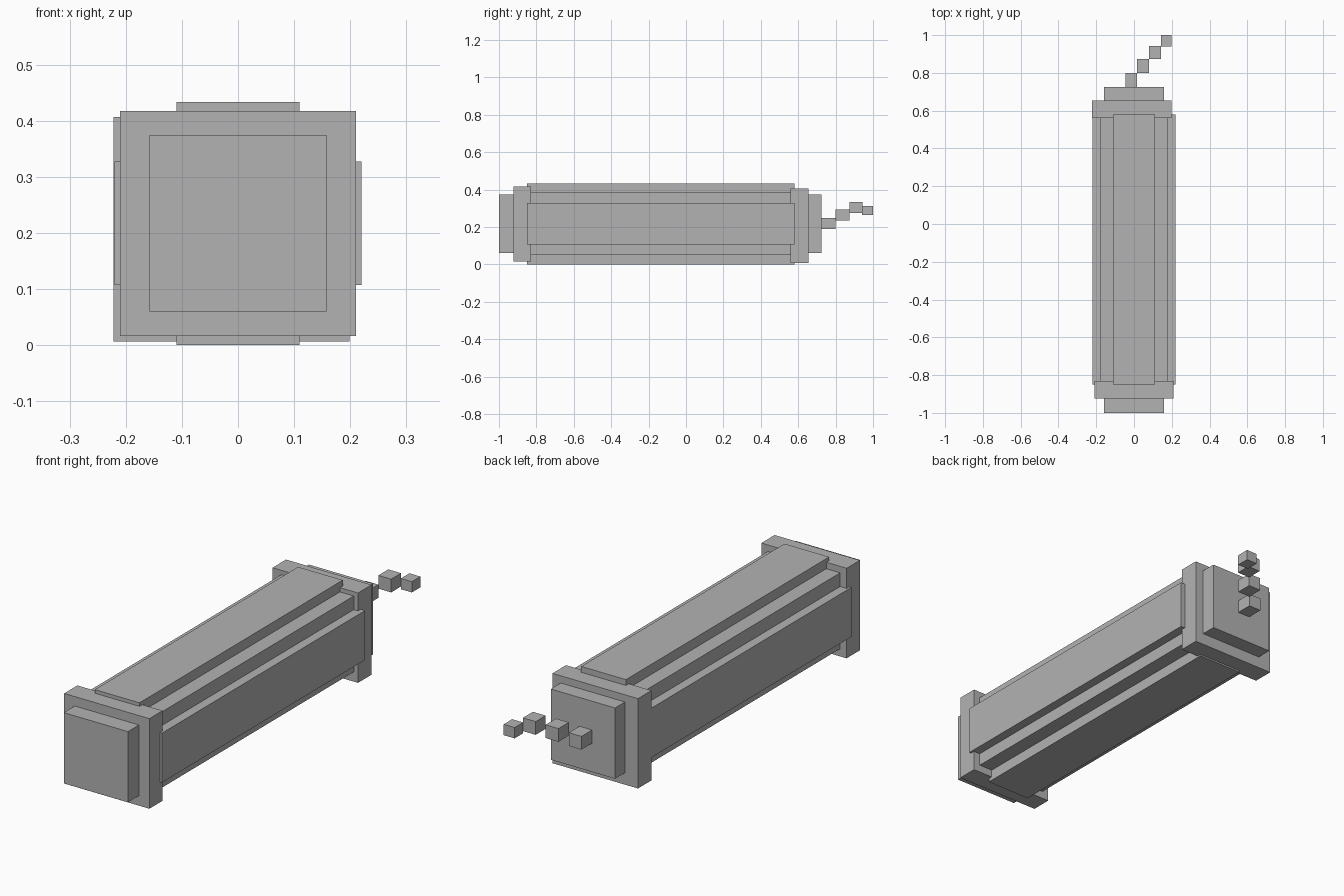
import bpy

cube = bpy.data.objects.get("Cube")
if cube:
    bpy.data.objects.remove(cube, do_unlink=True)

grey = bpy.data.materials.new("plain grey")
grey.use_nodes = True
COLOUR = (0.45, 0.45, 0.45, 1.0)
grey.diffuse_color = COLOUR
grey.node_tree.nodes["Principled BSDF"].inputs["Base Color"].default_value = COLOUR


def box(name, x, y, z):
    """Add a box spanning the given (low, high) ranges."""
    spans = (x, y, z)
    bpy.ops.mesh.primitive_cube_add(size=1, location=[(a + b) / 2 for a, b in spans])
    obj = bpy.context.object
    obj.name = name
    for vert in obj.data.vertices:
        for axis, (low, high) in enumerate(spans):
            vert.co[axis] *= high - low
    obj.data.materials.append(grey)
    return obj


# Stepped stick: three overlapping long boxes give the rounded outline
LENGTH = (-0.85, 0.58)
box("body_tall", (-0.11, 0.11), LENGTH, (0.0, 0.433))
box("body_core", (-0.178, 0.178), (-0.848, 0.578), (0.05, 0.388))
box("body_wide", (-0.22, 0.22), LENGTH, (0.107, 0.327))

# Bands around both ends, the rear one slightly offset
box("front_band", (-0.21, 0.21), (-0.923, -0.83), (0.016, 0.417))
box("rear_band", (-0.222, 0.199), (0.56, 0.655), (0.007, 0.407))

# End plates
box("front_plate", (-0.158, 0.158), (-1.0, -0.90), (0.06, 0.375))
box("rear_plate", (-0.158, 0.158), (0.63, 0.725), (0.06, 0.375))

# Fuse: a climbing chain of small blocks
fuse = [
    ((-0.045, 0.017), (0.725, 0.80), (0.188, 0.247)),
    ((0.017, 0.08), (0.80, 0.873), (0.234, 0.293)),
    ((0.08, 0.143), (0.873, 0.943), (0.275, 0.334)),
    ((0.144, 0.198), (0.94, 1.0), (0.264, 0.312)),
]
for number, spans in enumerate(fuse, 1):
    box(f"fuse_block_{number}", *spans)
